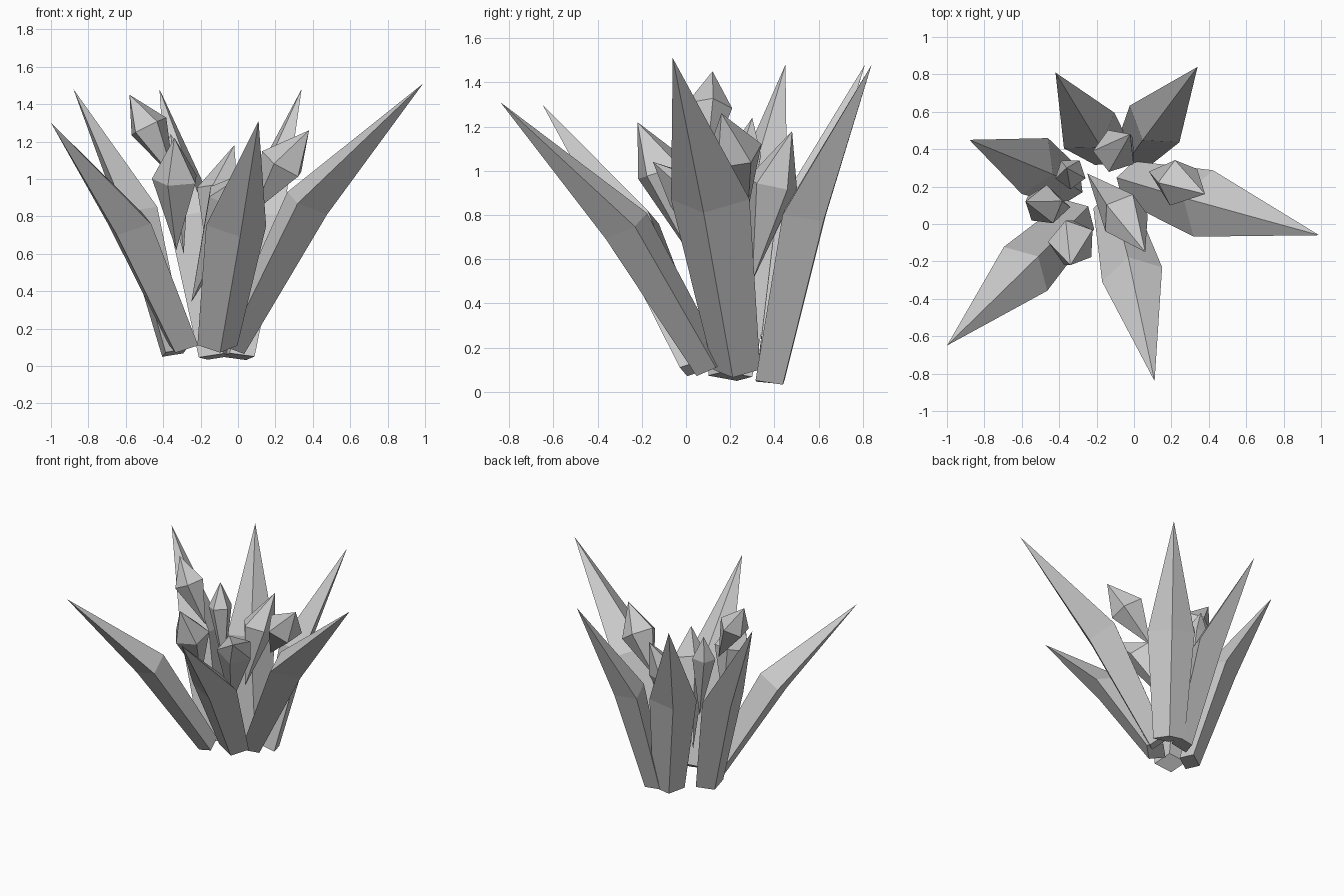
import bpy, bmesh, math
from mathutils import Vector

old = bpy.data.objects.get("Cube")
if old:
    bpy.data.objects.remove(old, do_unlink=True)

# One plain grey for the whole plant
grey = bpy.data.materials.new("stone_grey")
grey.use_nodes = True
grey.diffuse_color = (0.6, 0.6, 0.6, 1)
grey.node_tree.nodes["Principled BSDF"].inputs["Base Color"].default_value = (0.6, 0.6, 0.6, 1)


def ring(bm, centre, u, v, sides):
    """Ring of vertices around centre, u and v are the half axes."""
    verts = []
    for i in range(sides):
        a = math.tau * i / sides
        verts.append(bm.verts.new(centre + u * math.cos(a) + v * math.sin(a)))
    return verts


def finish(bm, name):
    bmesh.ops.recalc_face_normals(bm, faces=bm.faces)
    mesh = bpy.data.meshes.new(name)
    bm.to_mesh(mesh)
    bm.free()
    mesh.materials.append(grey)
    bpy.context.collection.objects.link(bpy.data.objects.new(name, mesh))


def spike(name, base, middle, tip, half_width, base_width, sides, flatness, capped):
    """Faceted spike: narrow foot, widest ring, pointed tip."""
    base, middle, tip = Vector(base), Vector(middle), Vector(tip)
    axis = (middle - base).normalized()
    side = (tip - base).cross(Vector((0, 0, 1))).normalized()
    thick = side.cross(axis).normalized()
    side = axis.cross(thick)
    bm = bmesh.new()
    wide = ring(bm, middle, side * half_width, thick * half_width * flatness, sides)
    top = bm.verts.new(tip)
    if capped:
        foot = ring(bm, base, side * base_width, thick * base_width * flatness, sides)
        bm.faces.new(foot)
    else:
        point = bm.verts.new(base)
    for i in range(sides):
        j = (i + 1) % sides
        bm.faces.new((wide[i], wide[j], top))
        if capped:
            bm.faces.new((foot[i], foot[j], wide[j], wide[i]))
        else:
            bm.faces.new((point, wide[j], wide[i]))
    finish(bm, name)


# Six large outer leaves: foot, widest point, tip, half width
leaves = {
    "left_leaf": ((-0.03, 0.23, 0.1), (0.37, 0.11, 0.87), (0.99, -0.06, 1.51), 0.185),
    "back_left_leaf": ((0.0, 0.38, 0.05), (0.11, 0.535, 0.8), (0.34, 0.84, 1.48), 0.165),
    "back_leaf": ((-0.12, 0.38, 0.05), (-0.24, 0.5, 0.8), (-0.42, 0.81, 1.48), 0.165),
    "back_right_leaf": ((-0.34, 0.2, 0.07), (-0.53, 0.31, 0.82), (-0.88, 0.45, 1.48), 0.165),
    "front_right_leaf": ((-0.29, 0.05, 0.11), (-0.58, -0.24, 0.76), (-1.0, -0.65, 1.3), 0.165),
    "front_leaf": ((-0.11, 0.11, 0.11), (-0.01, -0.27, 0.75), (0.11, -0.84, 1.31), 0.165),
}
for name, (base, middle, tip, width) in leaves.items():
    spike(name, base, middle, tip, width, 0.11, 4, 0.68, True)

# Inner buds, pointed at both ends
buds = {
    "front_right_bud": ((-0.33, 0.02, 0.62), (-0.33, -0.1, 1.0), (-0.34, -0.22, 1.22), 0.13),
    "tall_right_bud": ((-0.34, 0.09, 1.0), (-0.48, 0.1, 1.28), (-0.58, 0.12, 1.45), 0.11),
    "left_bud": ((0.08, 0.28, 0.82), (0.24, 0.22, 1.08), (0.38, 0.16, 1.26), 0.13),
    "back_bud": ((-0.15, 0.3, 0.5), (-0.1, 0.39, 0.94), (-0.02, 0.48, 1.18), 0.12),
    "small_back_right_bud": ((-0.29, 0.25, 0.6), (-0.34, 0.27, 1.07), (-0.36, 0.3, 1.24), 0.085),
    "centre_bud": ((-0.25, 0.27, 0.34), (-0.05, 0.04, 0.9), (0.06, -0.15, 1.04), 0.13),
}
for name, (base, middle, tip, width) in buds.items():
    spike(name, base, middle, tip, width, 0, 5, 1.0, False)
